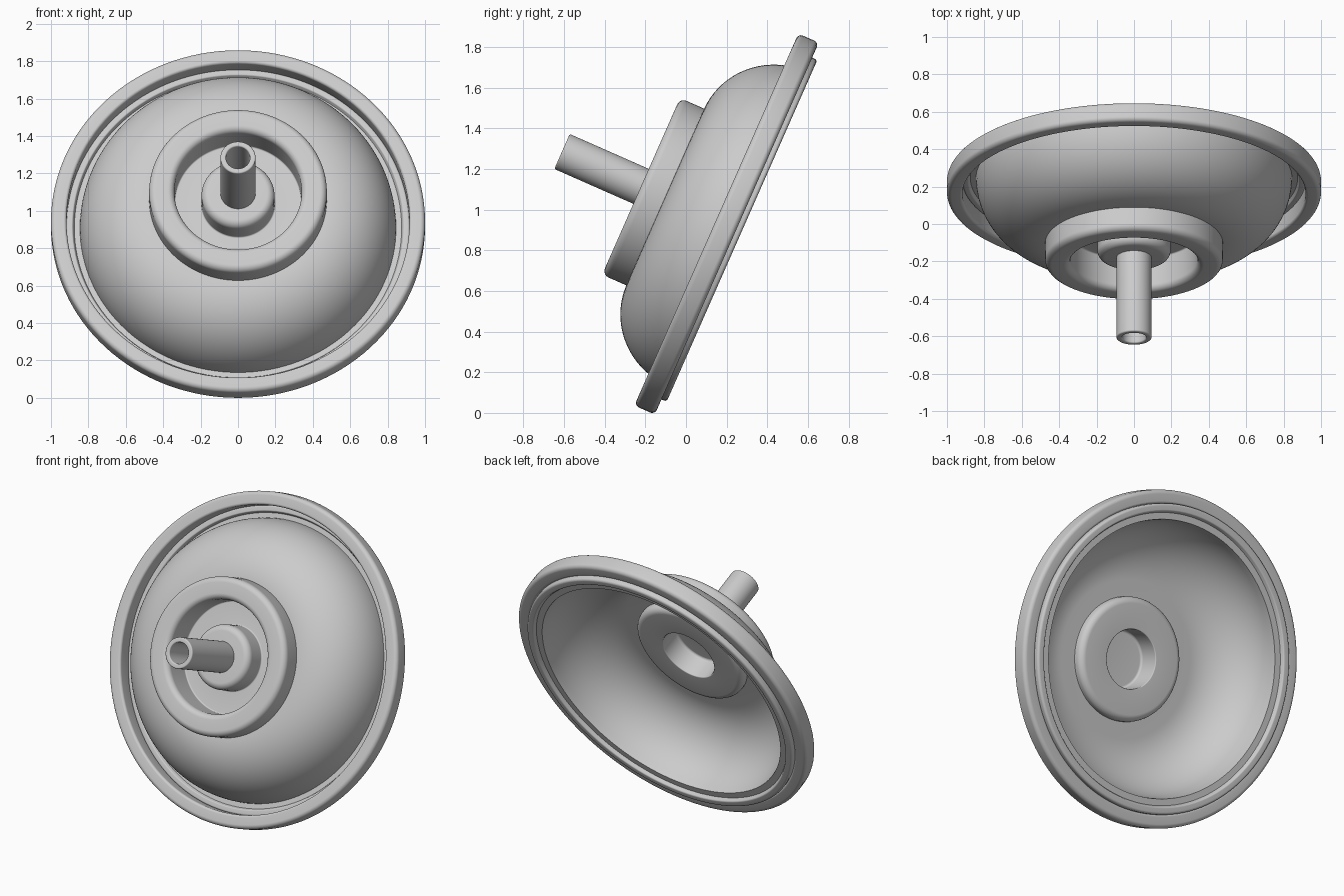
import bpy, bmesh, math
from mathutils import Vector

SEGMENTS = 128
TILT = math.radians(66.2)
CENTRE = Vector((0, 0.25, 0.907))

if "Cube" in bpy.data.objects:
    bpy.data.objects.remove(bpy.data.objects["Cube"], do_unlink=True)

grey = bpy.data.materials.new("plain_grey")
grey.use_nodes = True
grey.diffuse_color = (0.6, 0.6, 0.6, 1)
grey.node_tree.nodes["Principled BSDF"].inputs["Base Color"].default_value = (0.6, 0.6, 0.6, 1)


def rounded(corners, steps=6):
    """Closed outline from (radius, height, fillet) corners."""
    out = []
    for i, (r, h, fillet) in enumerate(corners):
        p = Vector((r, h))
        if fillet == 0:
            out.append(p)
            continue
        before = (Vector(corners[i - 1][:2]) - p).normalized()
        after = (Vector(corners[(i + 1) % len(corners)][:2]) - p).normalized()
        half = before.angle(after) / 2
        cut = fillet / math.tan(half)
        middle = p + (before + after).normalized() * (fillet / math.sin(half))
        start, end = p + before * cut - middle, p + after * cut - middle
        for k in range(steps + 1):
            direction = start.lerp(end, k / steps).normalized()
            out.append(middle + direction * fillet)
    return out


def revolve(name, outline):
    """Turn a closed outline round the tilted axis."""
    bm = bmesh.new()
    rings = []
    for s in range(SEGMENTS):
        t = math.tau * s / SEGMENTS
        rings.append([bm.verts.new((p[0] * math.cos(t), p[0] * math.sin(t), p[1])) for p in outline])
    n = len(outline)
    for s in range(SEGMENTS):
        a, b = rings[s], rings[(s + 1) % SEGMENTS]
        for i in range(n):
            j = (i + 1) % n
            if outline[i][0] + outline[j][0] > 0:
                bm.faces.new((a[i], b[i], b[j], a[j]))
    bmesh.ops.remove_doubles(bm, verts=bm.verts, dist=1e-5)
    bmesh.ops.recalc_face_normals(bm, faces=bm.faces)
    mesh = bpy.data.meshes.new(name)
    bm.to_mesh(mesh)
    bm.free()
    obj = bpy.data.objects.new(name, mesh)
    bpy.context.collection.objects.link(obj)
    mesh.materials.append(grey)
    obj.location = CENTRE
    obj.rotation_euler.x = TILT
    bpy.ops.object.select_all(action="DESELECT")
    obj.select_set(True)
    bpy.context.view_layer.objects.active = obj
    bpy.ops.object.shade_smooth_by_angle(angle=math.radians(35))


def shoulder(width, height, steps=28):
    """Quarter ellipse from the flat top out to the edge."""
    turns = [math.pi / 2 * k / steps for k in range(steps)]
    return [(0.47 + width * math.sin(t), height * math.cos(t), 0) for t in turns]


# Outer rim band
revolve("outer_rim", rounded([
    (0.917, 0, 0.015), (1, 0, 0.025), (1, 0.11, 0.025), (0.917, 0.11, 0.015)]))

# Thin bowl with a beaded flange seated in the rim
revolve("bowl", rounded(
    [(0.36, 0.385, 0)] + shoulder(0.375, 0.385)
    + [(0.845, 0.005, 0), (0.875, 0.005, 0), (0.885, 0.025, 0.008),
       (0.919, 0.025, 0.012), (0.919, -0.028, 0.015),
       (0.875, -0.028, 0.01), (0.865, -0.005, 0), (0.825, -0.005, 0)]
    + shoulder(0.352, 0.36)[::-1] + [(0.36, 0.36, 0)]))

# Collar, recessed floor and hollow boss in one turned piece
revolve("collar_and_boss", rounded([
    (0, 0.44, 0), (0.177, 0.44, 0.015), (0.177, 0.3, 0.006),
    (0.37, 0.3, 0.04), (0.37, 0.384, 0), (0.475, 0.384, 0),
    (0.475, 0.515, 0.035), (0.34, 0.515, 0.035), (0.34, 0.325, 0.008),
    (0.195, 0.325, 0.008), (0.195, 0.47, 0.04), (0, 0.47, 0)]))

# Hollow stem
revolve("stem_tube", rounded([
    (0.064, 0.46, 0), (0.094, 0.46, 0), (0.094, 0.94, 0.008), (0.064, 0.94, 0.008)]))
